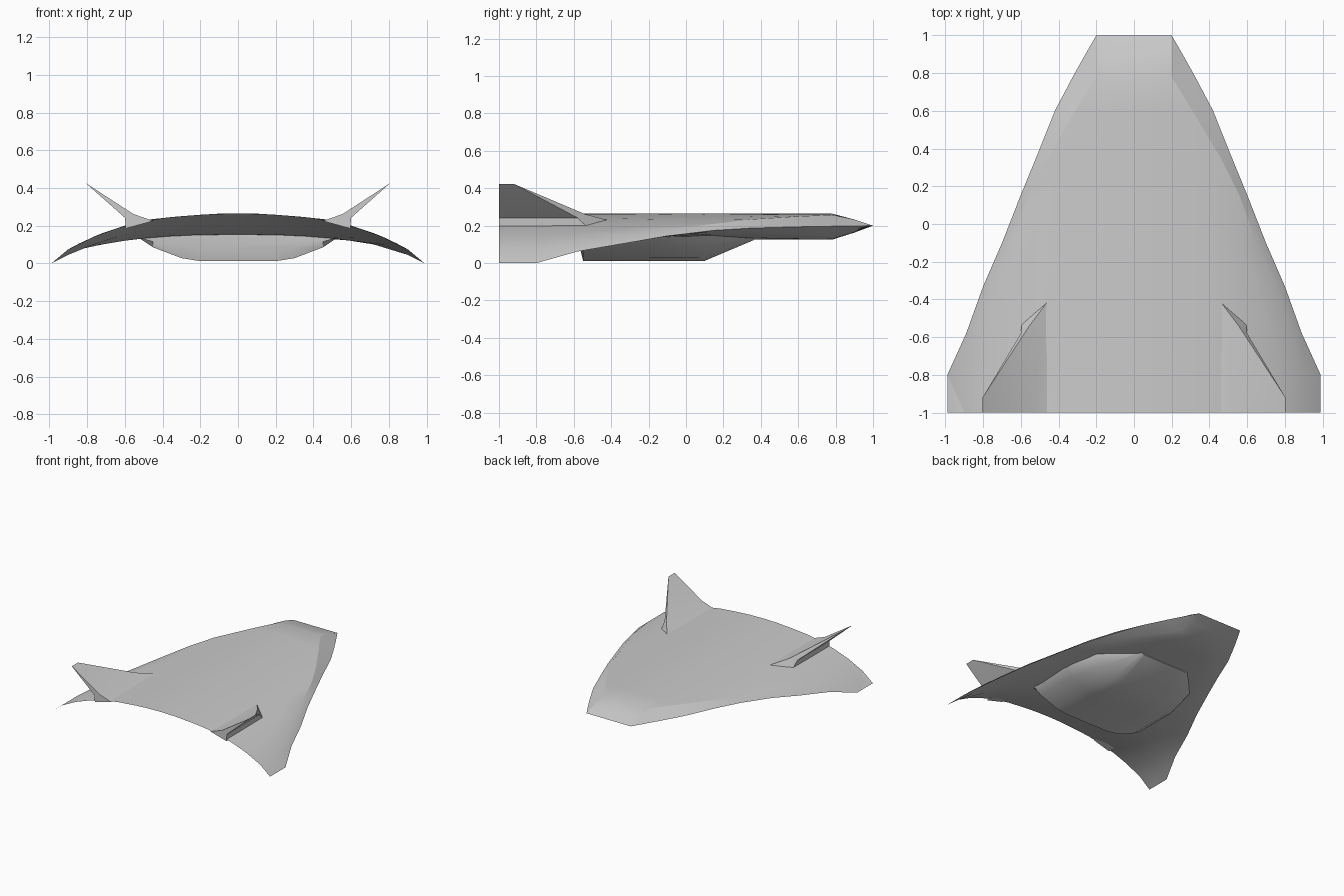
import bpy, bmesh, math

if "Cube" in bpy.data.objects:
    bpy.data.objects.remove(bpy.data.objects["Cube"])


def interp(table, v, col=1):
    """Piecewise linear lookup in rows sorted by their first entry."""
    for a, b in zip(table, table[1:]):
        if v <= b[0]:
            t = max(0.0, (v - a[0]) / (b[0] - a[0]))
            return a[col] + t * (b[col] - a[col])
    return table[-1][col]


def finish(bm, name, angle):
    bmesh.ops.remove_doubles(bm, verts=bm.verts, dist=0.0004)
    bmesh.ops.recalc_face_normals(bm, faces=bm.faces)
    mesh = bpy.data.meshes.new(name)
    bm.to_mesh(mesh)
    bm.free()
    obj = bpy.data.objects.new(name, mesh)
    bpy.context.collection.objects.link(obj)
    bpy.ops.object.select_all(action='DESELECT')
    bpy.context.view_layer.objects.active = obj
    obj.select_set(True)
    bpy.ops.object.shade_smooth_by_angle(angle=math.radians(angle))
    return obj


def loft(bm, rings, caps):
    rows = [[bm.verts.new(p) for p in ring] for ring in rings]
    n = len(rows[0])
    for a, b in zip(rows, rows[1:]):
        for i in range(n):
            j = (i + 1) % n
            bm.faces.new((a[i], a[j], b[j], b[i]))
    if caps:
        bm.faces.new(rows[0])
        bm.faces.new(rows[-1])


# Lifting body: arched upper skin, hollowed underside, sharp edges all round
ARCH = [(0, .265), (.1, .264), (.2, .258), (.33, .248), (.46, .234), (.6, .2),
        (.7, .168), (.8, .128), (.9, .075), (.99, .0)]
# y, half width, edge height, shoulder x, top limit, underside height
STATIONS = [
    (-1.0, .99, .0, .9, .265, None),
    (-.8, .99, .0, .9, .265, .207),
    (-.58, .89, .062, .84, .265, .153),
    (-.33, .8, .105, .75, .265, .143),
    (-.1, .7, .145, .65, .265, .137),
    (.15, .602, .175, .56, .265, .13),
    (.35, .52, .187, .46, .265, .126),
    (.6, .42, .194, .31, .265, .125),
    (.78, .325, .197, .2, .265, .125),
    (.9, .258, .199, .2, .233, .163),
    (1.0, .2, .2, .2, .2, .2),
]
FR = [i / 7 for i in range(8)]
rings = []
for y, w, ze, xs, top, low in STATIONS:
    xs_list = [f * xs for f in FR] + [w]
    upper = [(x, min(top, interp(ARCH, x))) for x in xs_list[:-1]] + [(w, ze)]
    if low is None:
        lower = upper[:-1]
    else:
        lower = [(x, low + (ze - low) * (x / w) ** 2.6) for x in xs_list[:-1]]
    if y == 1.0:
        lower = upper[:-1]
    right = upper + lower[::-1]
    left = [(-x, z) for x, z in right[::-1]][1:-1]
    rings.append([(x, y, z) for x, z in right + left])
bm = bmesh.new()
loft(bm, rings, False)
finish(bm, "lifting_body", 25)

# Engine bay under the belly with a sloped front
BAY = [
    (-.565, [(.2, .07), (.3, .085), (.45, .115), (.53, .138), (.55, .165)]),
    (-.55, [(.2, .012), (.3, .028), (.45, .085), (.53, .138), (.55, .165)]),
    (-.2, [(.2, .012), (.3, .028), (.45, .085), (.53, .138), (.55, .165)]),
    (.1, [(.2, .012), (.27, .028), (.38, .085), (.45, .135), (.47, .165)]),
    (.36, [(.2, .122), (.21, .126), (.22, .135), (.23, .145), (.24, .165)]),
]
bm = bmesh.new()
loft(bm, [[(x, y, z) for x, z in half] + [(-x, y, z) for x, z in half[::-1]]
          for y, half in BAY], True)
finish(bm, "engine_bay", 25)

# Canted tail fins: wedge section running back to the trailing edge
FIN = [(.45, -.4, .225), (.555, -.54, .262), (.803, -.92, .423),
       (.795, -.92, .415), (.6, -.58, .242), (.595, -.52, .185)]
for side, name in ((1, "right_fin"), (-1, "left_fin")):
    bm = bmesh.new()
    front = [bm.verts.new((side * x, y, z)) for x, y, z in FIN]
    rear = [bm.verts.new((side * x, -1, z)) for x, y, z in FIN]
    for i in range(6):
        j = (i + 1) % 6
        bm.faces.new((front[i], front[j], rear[j], rear[i]))
    for tri in ((0, 1, 5), (1, 4, 5), (1, 2, 4), (2, 3, 4)):
        bm.faces.new([front[i] for i in tri])
        bm.faces.new([rear[i] for i in tri])
    finish(bm, name, 20)
